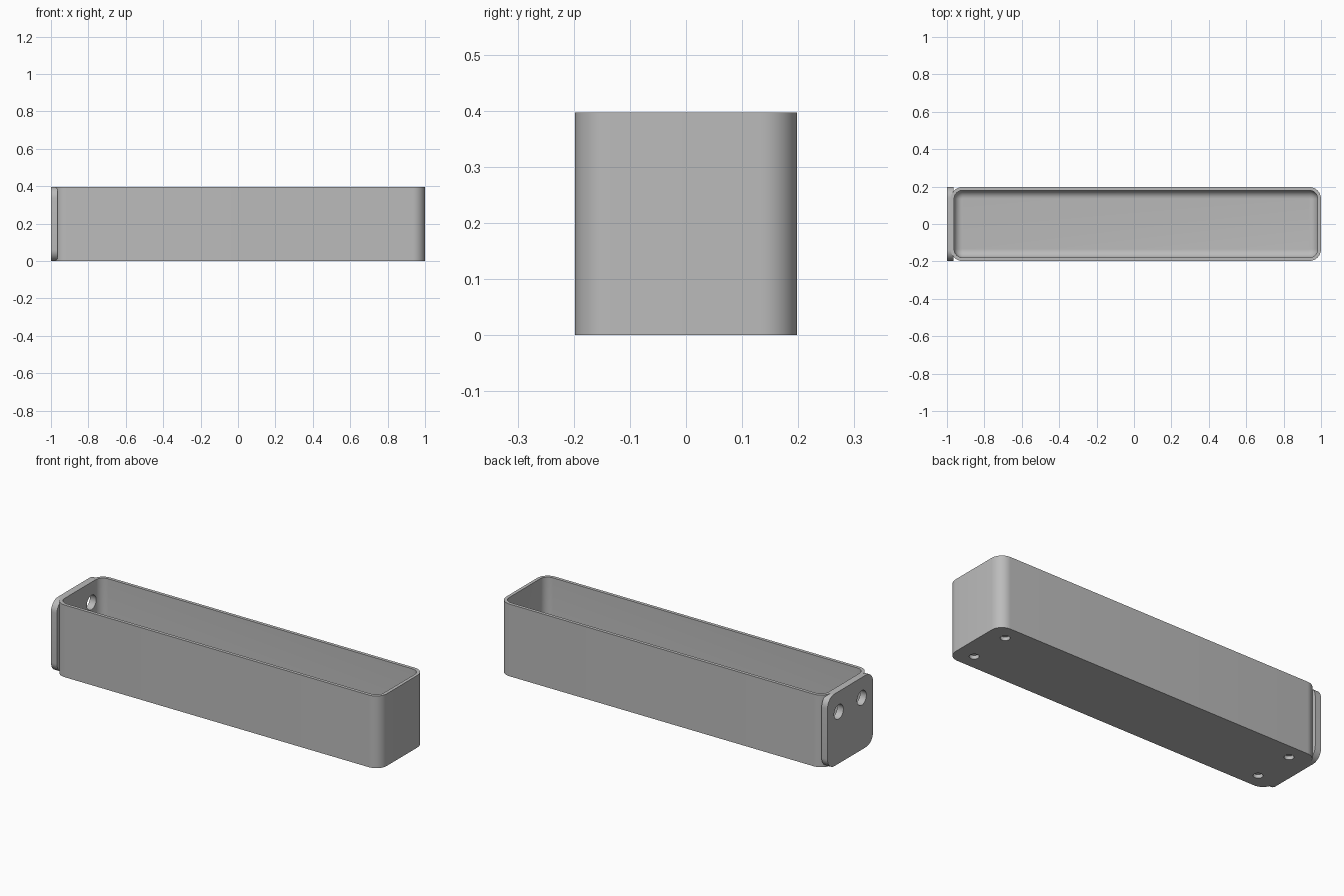
import bpy
import bmesh
from math import sin, cos, pi
from mathutils import Matrix

if "Cube" in bpy.data.objects:
    bpy.data.objects.remove(bpy.data.objects["Cube"])

HEIGHT, HALF_Y = 0.397, 0.198
LEFT, RIGHT = -0.98, 1.0
WALL, FLOOR, CORNER, FILLET = 0.018, 0.03, 0.064, 0.044

grey = bpy.data.materials.new("grey")
grey.use_nodes = True
grey.diffuse_color = (0.5, 0.5, 0.5, 1)
grey.node_tree.nodes["Principled BSDF"].inputs["Base Color"].default_value = (0.5, 0.5, 0.5, 1)


def rounded_rect(u0, u1, v0, v1, r, steps=10):
    """Counter-clockwise outline of a rectangle with round corners."""
    centres = [(u1 - r, v1 - r), (u0 + r, v1 - r), (u0 + r, v0 + r), (u1 - r, v0 + r)]
    points = []
    for q, (u, v) in enumerate(centres):
        for i in range(steps + 1):
            a = (q + i / steps) * pi / 2
            points.append((u + r * cos(a), v + r * sin(a)))
    return points


def loft(name, rings):
    """Skin a stack of matching rings and cap both ends."""
    bm = bmesh.new()
    loops = [[bm.verts.new(p) for p in ring] for ring in rings]
    for a, b in zip(loops, loops[1:]):
        for i in range(len(a)):
            j = (i + 1) % len(a)
            bm.faces.new((a[i], a[j], b[j], b[i]))
    bm.faces.new(loops[0])
    bm.faces.new(loops[-1])
    bmesh.ops.recalc_face_normals(bm, faces=bm.faces)
    return finish(name, bm)


def finish(name, bm):
    mesh = bpy.data.meshes.new(name)
    bm.to_mesh(mesh)
    bm.free()
    mesh.materials.append(grey)
    obj = bpy.data.objects.new(name, mesh)
    bpy.context.collection.objects.link(obj)
    return obj


def hole_cutter(name, places, radius, depth, turn):
    """Several cylinders in one cutter object."""
    bm = bmesh.new()
    for p in places:
        bmesh.ops.create_cone(bm, cap_ends=True, segments=32, radius1=radius, radius2=radius,
                              depth=depth, matrix=Matrix.Translation(p) @ turn)
    cutter = finish(name, bm)
    cutter.hide_render = True
    return cutter


def select_only(obj):
    bpy.ops.object.select_all(action='DESELECT')
    obj.select_set(True)
    bpy.context.view_layer.objects.active = obj


def cut(obj, cutter):
    mod = obj.modifiers.new("holes", 'BOOLEAN')
    mod.object = cutter
    mod.solver = 'EXACT'
    select_only(obj)
    bpy.ops.object.modifier_apply(modifier=mod.name)


def tray_ring(inset, z):
    outline = rounded_rect(LEFT + inset, RIGHT - inset, -HALF_Y + inset, HALF_Y - inset,
                           CORNER - inset)
    return [(x, y, z) for x, y in outline]


# Open tray: outer wall, rim, inner wall, filleted floor
rings = [tray_ring(0, 0), tray_ring(0, HEIGHT), tray_ring(WALL, HEIGHT)]
for i in range(9):
    a = i / 8 * pi / 2
    rings.append(tray_ring(WALL + FILLET * (1 - cos(a)), FLOOR + FILLET * (1 - sin(a))))
tray = loft("tray", rings)

# Mounting plate on the end wall
end_outline = rounded_rect(-HALF_Y, HALF_Y, 0, HEIGHT, 0.06)
plate = loft("mounting_plate", [[(x, y, z) for y, z in end_outline] for x in (-1.0, -0.964)])

# Screw holes through plate and wall, blind holes under the floor
screws = hole_cutter("screw_hole_cutter", [(-0.97, y, 0.285) for y in (-0.1, 0.1)],
                     0.04, 0.2, Matrix.Rotation(pi / 2, 4, 'Y'))
feet = hole_cutter("foot_hole_cutter", [(x, y, 0) for x in (-0.87, 0.9) for y in (-0.115, 0.115)],
                   0.024, 0.04, Matrix.Identity(4))
cut(tray, screws)
cut(tray, feet)
cut(plate, screws)
for cutter in (screws, feet):
    bpy.data.objects.remove(cutter)

for obj in (tray, plate):
    select_only(obj)
    bpy.ops.object.shade_smooth_by_angle(angle=pi / 6)
